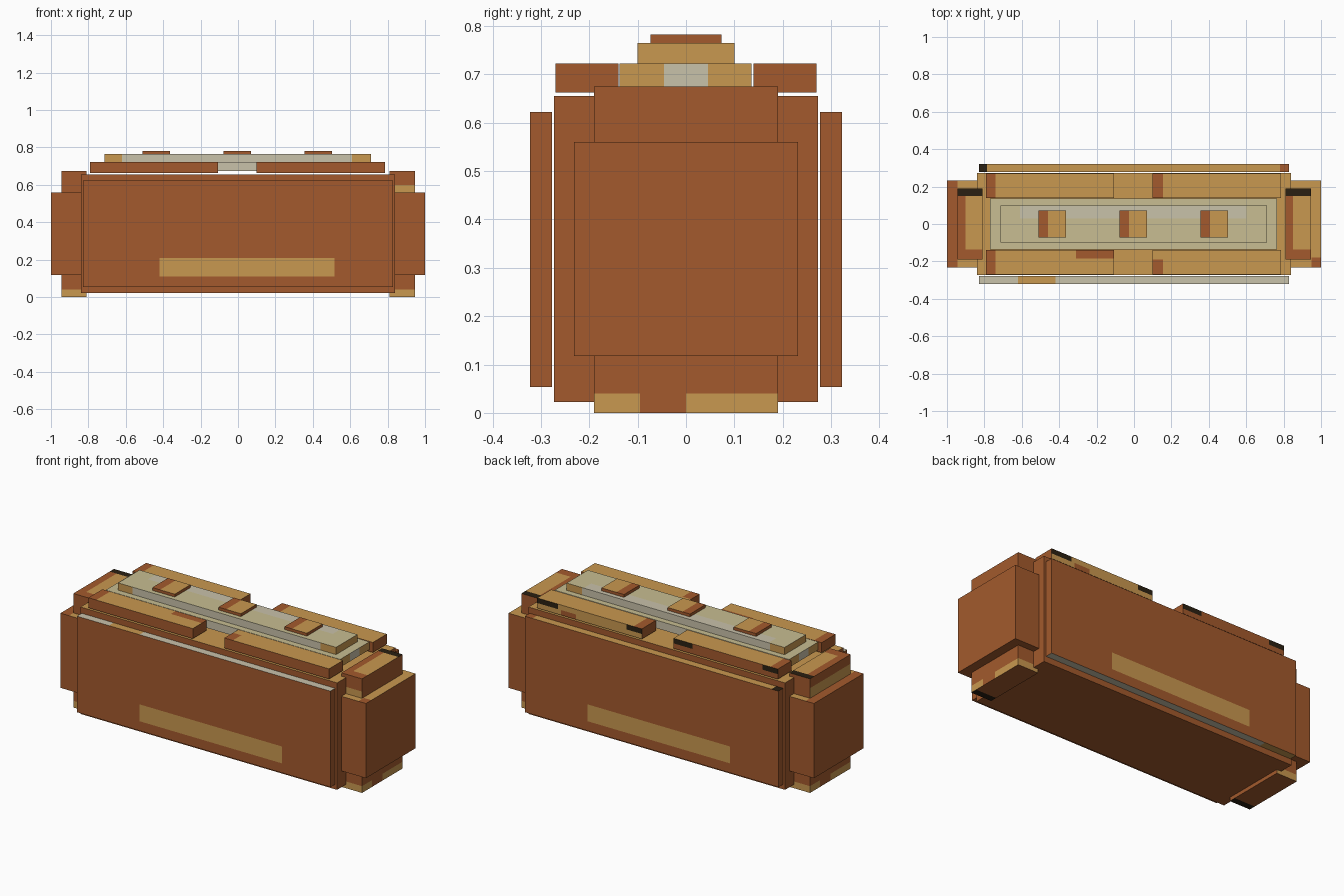
import bpy, bmesh
from mathutils import Vector

cube = bpy.data.objects.get("Cube")
if cube:
    bpy.data.objects.remove(cube, do_unlink=True)

COLOURS = {
    "rust": (0.367, 0.102, 0.026),
    "tan": (0.584, 0.314, 0.080),
    "cream": (0.584, 0.539, 0.402),
    "straw": (0.578, 0.515, 0.287),
    "black": (0.023, 0.0144, 0.006),
}
NAMES = list(COLOURS)
MATS = []
for name, rgb in COLOURS.items():
    m = bpy.data.materials.new(name)
    m.use_nodes = True
    m.diffuse_color = (*rgb, 1)
    bsdf = m.node_tree.nodes["Principled BSDF"]
    bsdf.inputs["Base Color"].default_value = (*rgb, 1)
    bsdf.inputs["Roughness"].default_value = 0.9
    MATS.append(m)


def box(name, x, y, z, base="rust", sides=None, patches=()):
    """Box from ranges. sides: {'+z': colour}; patches: (side, range, range, colour)
    with the ranges on the two other axes, None meaning the full width."""
    ranges = (x, y, z)
    bm = bmesh.new()
    bmesh.ops.create_cube(bm, size=1)
    for v in bm.verts:
        v.co = Vector([r[0] if c < 0 else r[1] for c, r in zip(v.co, ranges)])
    bm.normal_update()

    def on_side(face, side):
        return face.normal["xyz".index(side[1])] * (1 if side[0] == "+" else -1) > 0.9

    # cut the painted rectangles into the faces
    for side, a, b, _ in patches:
        others = [i for i in range(3) if "xyz"[i] != side[1]]
        for axis, rng in zip(others, (a, b)):
            for value in rng or ():
                if ranges[axis][0] < value < ranges[axis][1]:
                    co, no = Vector(), Vector()
                    co[axis], no[axis] = value, 1
                    geom = bm.verts[:] + bm.edges[:] + bm.faces[:]
                    bmesh.ops.bisect_plane(bm, geom=geom, plane_co=co, plane_no=no)
    bm.normal_update()

    # colour by side, then by rectangle
    for f in bm.faces:
        colour = base
        for side, c in (sides or {}).items():
            if on_side(f, side):
                colour = c
        mid = f.calc_center_median()
        for side, a, b, c in patches:
            others = [i for i in range(3) if "xyz"[i] != side[1]]
            if on_side(f, side) and all(
                    r is None or r[0] < mid[i] < r[1] for i, r in zip(others, (a, b))):
                colour = c
        f.material_index = NAMES.index(colour)
    mesh = bpy.data.meshes.new(name)
    bm.to_mesh(mesh)
    bm.free()
    for m in MATS:
        mesh.materials.append(m)
    obj = bpy.data.objects.new(name, mesh)
    bpy.context.collection.objects.link(obj)
    return obj


# Main body
box("body", (-.84, .84), (-.273, .273), (.022, .655), sides={"+z": "tan"})

# Long side panels with a painted stripe
box("front_panel", (-.83, .83), (-.322, -.277), (.054, .622), sides={"+z": "cream"},
    patches=[("+z", (-.62, -.42), None, "tan"), ("-y", (-.42, .515), (.11, .21), "tan")])
box("back_panel", (-.83, .83), (.277, .322), (.054, .622),
    sides={"+z": "tan", "-z": "cream"},
    patches=[("+z", (-.84, -.785), None, "black"), ("+z", (.78, .84), None, "rust"),
             ("-z", (-.84, -.62), None, "tan"), ("+y", (-.515, .42), (.11, .21), "tan")])

# Narrow blocks on both ends
low = (-.01, .04)
shared = [("+z", None, (-.2, -.135), "rust"), ("+z", None, (.15, .2), "black"),
          ("-z", None, (-.2, -.15), "black"),
          ("-y", None, low, "tan"), ("+y", None, low, "tan")]
box("right_end_block", (-.945, -.81), (-.19, .19), (0, .675), sides={"+z": "tan"},
    patches=[("+z", (-.95, -.9), None, "rust")] + shared +
            [("-x", (-.2, 0), low, "tan"), ("-x", (.095, .2), low, "tan"),
             ("-x", None, (.55, .62), "tan")])
box("left_end_block", (.81, .945), (-.19, .19), (0, .675), sides={"+z": "tan"},
    patches=[("+z", (.8, .85), None, "rust")] + shared +
            [("+x", (-.2, -.095), low, "tan"), ("+x", (0, .2), low, "tan"),
             ("-y", None, (.56, .6), "tan")])

# Wide caps around the end blocks
box("right_end_cap", (-1, -.84), (-.232, .232), (.118, .56), sides={"+z": "tan"},
    patches=[("+z", (-1.01, -.945), None, "rust")])
box("left_end_cap", (.84, 1), (-.232, .232), (.118, .56), sides={"+z": "tan"},
    patches=[("+z", (.95, 1.01), (-.24, -.18), "rust")])

# Roof rails, a pair on each long side
RIGHT, LEFT = (-.79, -.107), (.1, .785)
FRONT, BACK, RAIL_Z = (-.27, -.14), (.14, .27), (.662, .722)
upper = (.692, .73)
box("front_right_rail", RIGHT, FRONT, RAIL_Z, sides={"+z": "tan"},
    patches=[("+z", (-.8, -.74), None, "rust"), ("+z", (-.31, -.1), (-.185, -.13), "rust")])
box("front_left_rail", LEFT, FRONT, RAIL_Z, sides={"+z": "tan"},
    patches=[("+z", (.09, .155), (-.28, -.19), "rust")])
box("back_right_rail", RIGHT, BACK, RAIL_Z, sides={"+z": "tan"},
    patches=[("+z", (-.8, -.74), None, "rust"),
             ("+y", (-.8, -.69), upper, "black"), ("+y", (-.23, -.1), upper, "black")])
box("back_left_rail", LEFT, BACK, RAIL_Z, sides={"+z": "tan", "+y": "tan"},
    patches=[("+z", (.09, .155), None, "rust"), ("+y", (.53, .63), (.66, .692), "rust"),
             ("+y", (.65, .79), upper, "black"), ("+y", (.09, .2), upper, "black")])

# Stepped roof plates
box("lower_roof_plate", (-.77, .765), (-.137, .135), (.675, .722), "cream",
    sides={"+z": "straw", "+x": "tan", "-x": "tan"},
    patches=[(s, (-.045, .045), None, "cream") for s in ("+x", "-x")])
ends = [(s, r, None, "tan") for s in ("-y", "+y") for r in ((-.72, -.62), (.61, .72))]
box("upper_roof_plate", (-.715, .712), (-.1, .1), (.722, .765), "cream",
    sides={"+z": "straw", "+x": "tan", "-x": "tan"},
    patches=ends + [("+z", (-.61, .6), (.03, .11), "cream")])

# Roof studs
for i, x0 in enumerate((-.51, -.077, .355)):
    box(f"roof_stud_{i + 1}", (x0, x0 + .147), (-.073, .073), (.765, .782),
        sides={"+z": "tan"}, patches=[("+z", (x0 - .01, x0 + .05), None, "rust")])
